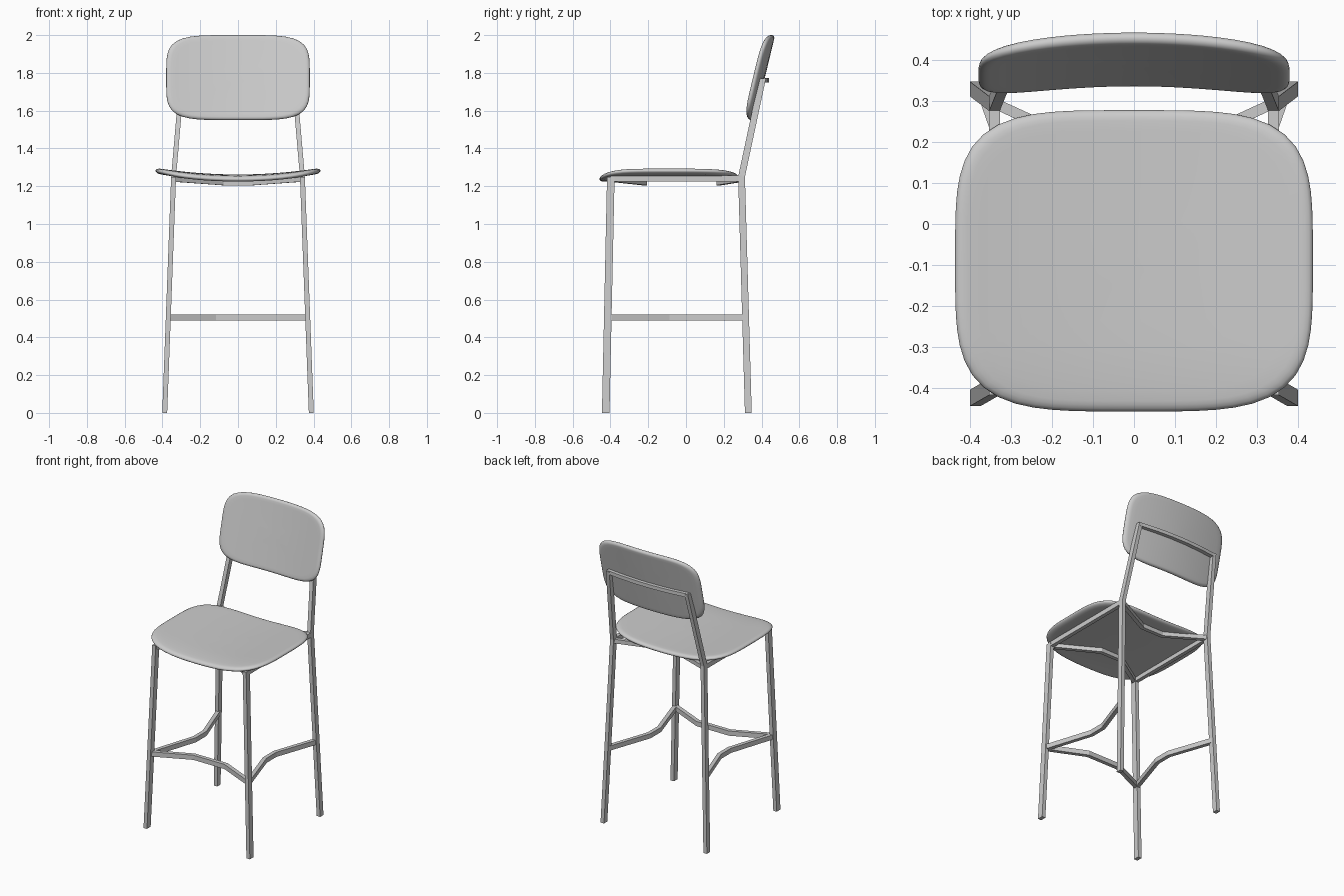
import bpy, bmesh, math
from mathutils import Vector

if "Cube" in bpy.data.objects:
    bpy.data.objects.remove(bpy.data.objects["Cube"], do_unlink=True)

grey = bpy.data.materials.new("light_grey")
grey.use_nodes = True
grey.diffuse_color = (0.6, 0.6, 0.6, 1)
grey.node_tree.nodes["Principled BSDF"].inputs["Base Color"].default_value = (0.6, 0.6, 0.6, 1)


def finish(name, bm, smooth=False):
    bmesh.ops.recalc_face_normals(bm, faces=bm.faces)
    mesh = bpy.data.meshes.new(name)
    bm.to_mesh(mesh)
    bm.free()
    mesh.materials.append(grey)
    obj = bpy.data.objects.new(name, mesh)
    bpy.context.collection.objects.link(obj)
    if smooth:
        for p in mesh.polygons:
            p.use_smooth = True
    return obj


def bar(name, points, width, height, upright=False):
    """Sweep a rectangle along a path, mitred at the bends."""
    pts = [Vector(p) for p in points]
    bm = bmesh.new()
    rings = []
    for i, p in enumerate(pts):
        if upright:
            a, b = Vector((width / 2, 0, 0)), Vector((0, height / 2, 0))
        else:
            dirs = [(pts[j + 1] - pts[j]).to_2d().normalized()
                    for j in (i - 1, i) if 0 <= j < len(pts) - 1]
            t = sum(dirs, Vector((0, 0))).normalized()
            a = Vector((-t.y, t.x, 0)) * (width / 2 / t.dot(dirs[0]))
            b = Vector((0, 0, height / 2))
        rings.append([bm.verts.new(p + v) for v in (a + b, b - a, -a - b, a - b)])
    for r, q in zip(rings, rings[1:]):
        for k in range(4):
            n = (k + 1) % 4
            bm.faces.new((r[k], r[n], q[n], q[k]))
    bm.faces.new(rings[0])
    bm.faces.new(rings[-1])
    return finish(name, bm)


def pad(name, half_w, half_h, power, thick, place, segments=72):
    """Rounded cushion-edged shell; place(u, v, offset) bends it into shape."""
    bm = bmesh.new()
    # rings go from the middle of one side, round the rim, to the other side
    inner = [(r, 1) for r in (0.2, 0.4, 0.6, 0.75, 0.86)]
    rim = [(0.93 + 0.07 * math.sin(a), math.cos(a))
           for a in (math.pi * k / 8 for k in range(9))]
    profile = inner + rim + [(r, -1) for r, _ in reversed(inner)]
    rings = []
    for r, side in profile:
        ring = []
        for k in range(segments):
            a = 2 * math.pi * k / segments
            c, s = math.cos(a), math.sin(a)
            m = r / (abs(c) ** power + abs(s) ** power) ** (1 / power)
            ring.append(bm.verts.new(place(c * m * half_w, s * m * half_h, side * thick / 2)))
        rings.append(ring)
    for p, q in zip(rings, rings[1:]):
        for k in range(segments):
            n = (k + 1) % segments
            bm.faces.new((p[k], p[n], q[n], q[k]))
    for ring, side in ((rings[0], 1), (rings[-1], -1)):
        hub = bm.verts.new(place(0, 0, side * thick / 2))
        for k in range(segments):
            bm.faces.new((ring[k], ring[(k + 1) % segments], hub))
    return finish(name, bm, True)


# Seat: dished across its width, front edge rolled down
def seat_shape(u, v, off):
    y = v - 0.09
    drop = 0.4 * max(0, -0.3 - y) ** 2
    return (u, y, 1.247 + 0.035 * (u / 0.437) ** 2 - drop + off)


pad("seat", 0.437, 0.368, 4, 0.03, seat_shape)


# Backrest: leaning back and wrapped gently around the sitter
def backrest_shape(u, v, off):
    return (u, 0.402 + 0.24 * v - 0.25 * u * u + off, 1.775 + v - 0.2 * off)


pad("backrest", 0.38, 0.225, 4.5, 0.03, backrest_shape)

# Legs, side seat rails and side footrests
for s, side in ((1, "left"), (-1, "right")):
    bar("front_leg_" + side, [(s * 0.388, -0.425, 0), (s * 0.341, -0.398, 1.25)],
        0.026, 0.04, True)
    bar("back_leg_" + side, [(s * 0.388, 0.33, 0), (s * 0.341, 0.294, 1.25),
                             (s * 0.296, 0.405, 1.77)], 0.026, 0.036, True)
    bar("seat_rail_" + side, [(s * 0.341, -0.4, 1.24), (s * 0.341, 0.295, 1.24)],
        0.026, 0.032)
    bar("side_footrest_" + side, [(s * 0.368, -0.412, 0.505), (s * 0.265, -0.09, 0.505),
                                  (s * 0.265, 0.02, 0.505), (s * 0.368, 0.315, 0.505)],
        0.026, 0.032)

# Front footrest, bent inwards
bar("front_footrest", [(-0.368, -0.412, 0.505), (-0.12, -0.3, 0.505),
                       (0.12, -0.3, 0.505), (0.368, -0.412, 0.505)], 0.026, 0.032)

# Seat cross rails, bent inwards and dipping under the seat
for name, y_end, y_mid in (("front", -0.4, -0.22), ("back", 0.295, 0.175)):
    bar(name + "_seat_rail", [(-0.341, y_end, 1.238), (-0.08, y_mid, 1.219),
                              (0.08, y_mid, 1.219), (0.341, y_end, 1.238)], 0.026, 0.028)

# Curved bar behind the backrest
bar("backrest_bar", [(x, 0.428 - 0.25 * x * x, 1.76)
                     for x in (-0.3, -0.18, -0.06, 0.06, 0.18, 0.3)], 0.026, 0.024)
